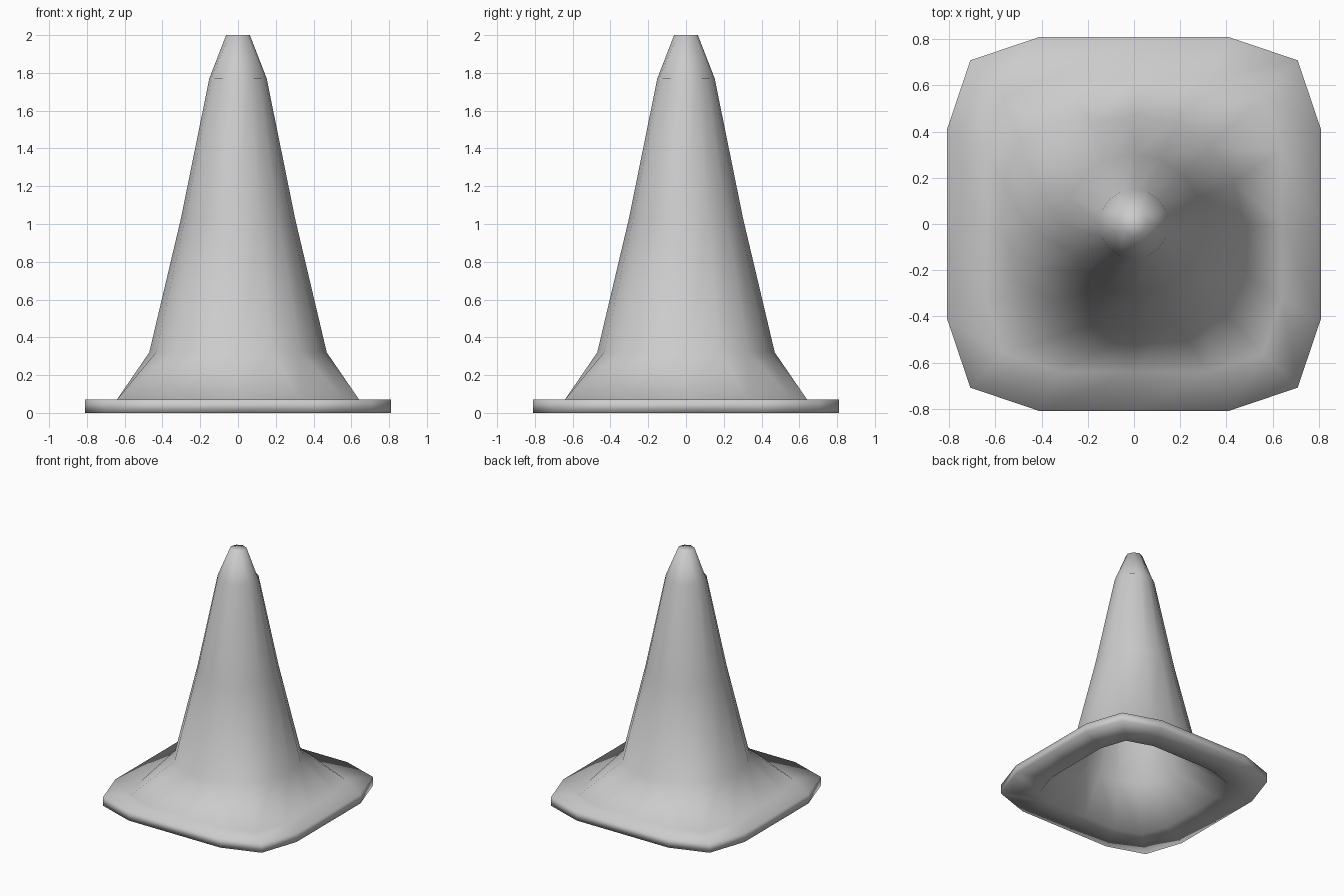
import bpy
import bmesh
from math import cos, sin, pi

cube = bpy.data.objects.get("Cube")
if cube:
    bpy.data.objects.remove(cube, do_unlink=True)

SIDES = 16
# Quarter of the rounded-square outline, relative to its half width
CORNER = [(1, 0), (1, 0.505), (0.875, 0.875), (0.505, 1)]


def square_ring(bm, r, z):
    verts = []
    for quarter in range(4):
        for x, y in CORNER:
            for _ in range(quarter):
                x, y = -y, x
            verts.append(bm.verts.new((x * r, y * r, z)))
    return verts


def round_ring(bm, r, z, n=SIDES):
    return [bm.verts.new((r * cos(2 * pi * i / n), r * sin(2 * pi * i / n), z))
            for i in range(n)]


def bridge(bm, a, b):
    for i in range(SIDES):
        j = (i + 1) % SIDES
        bm.faces.new((a[i], a[j], b[j], b[i]))


def grid_cap(bm, ring, r, z):
    """Close a 16-sided ring with an eight-sided ring and a centre point."""
    tip = round_ring(bm, r, z, 8)
    centre = bm.verts.new((0, 0, z))
    for q in range(4):
        o = [ring[(4 * q + k) % SIDES] for k in range(5)]
        t = [tip[(2 * q + k) % 8] for k in range(3)]
        bm.faces.new((o[0], o[1], t[1], t[0]))
        bm.faces.new((o[1], o[2], o[3], t[1]))
        bm.faces.new((o[3], o[4], t[2], t[1]))
        bm.faces.new((t[0], t[1], t[2], centre))


bm = bmesh.new()

# Square foot: inner lip, underside, edge and upper face
inner_lip = square_ring(bm, 0.57, 0)
foot_bottom = square_ring(bm, 0.81, 0)
foot_top = square_ring(bm, 0.81, 0.072)
flare = square_ring(bm, 0.64, 0.072)

# Outer and inner cone walls
outer = [round_ring(bm, r, z) for r, z in ((0.47, 0.32), (0.302, 1.03), (0.152, 1.77))]
inner = [round_ring(bm, r, z) for r, z in ((0.405, 0.28), (0.235, 1.01), (0.09, 1.72))]

outside = [inner_lip, foot_bottom, foot_top, flare] + outer
for chain in (outside, [inner_lip] + inner):
    for a, b in zip(chain, chain[1:]):
        bridge(bm, a, b)

grid_cap(bm, outer[-1], 0.063, 2.0)
grid_cap(bm, inner[-1], 0.035, 1.93)

bmesh.ops.recalc_face_normals(bm, faces=bm.faces[:])
for face in bm.faces:
    face.smooth = True

mesh = bpy.data.meshes.new("traffic_cone")
bm.to_mesh(mesh)
bm.free()
cone = bpy.data.objects.new("traffic_cone", mesh)
bpy.context.collection.objects.link(cone)

# Plain grey surface
grey = bpy.data.materials.new("light_grey")
grey.use_nodes = True
colour = (0.6, 0.6, 0.6, 1)
grey.diffuse_color = colour
grey.node_tree.nodes["Principled BSDF"].inputs["Base Color"].default_value = colour
mesh.materials.append(grey)
